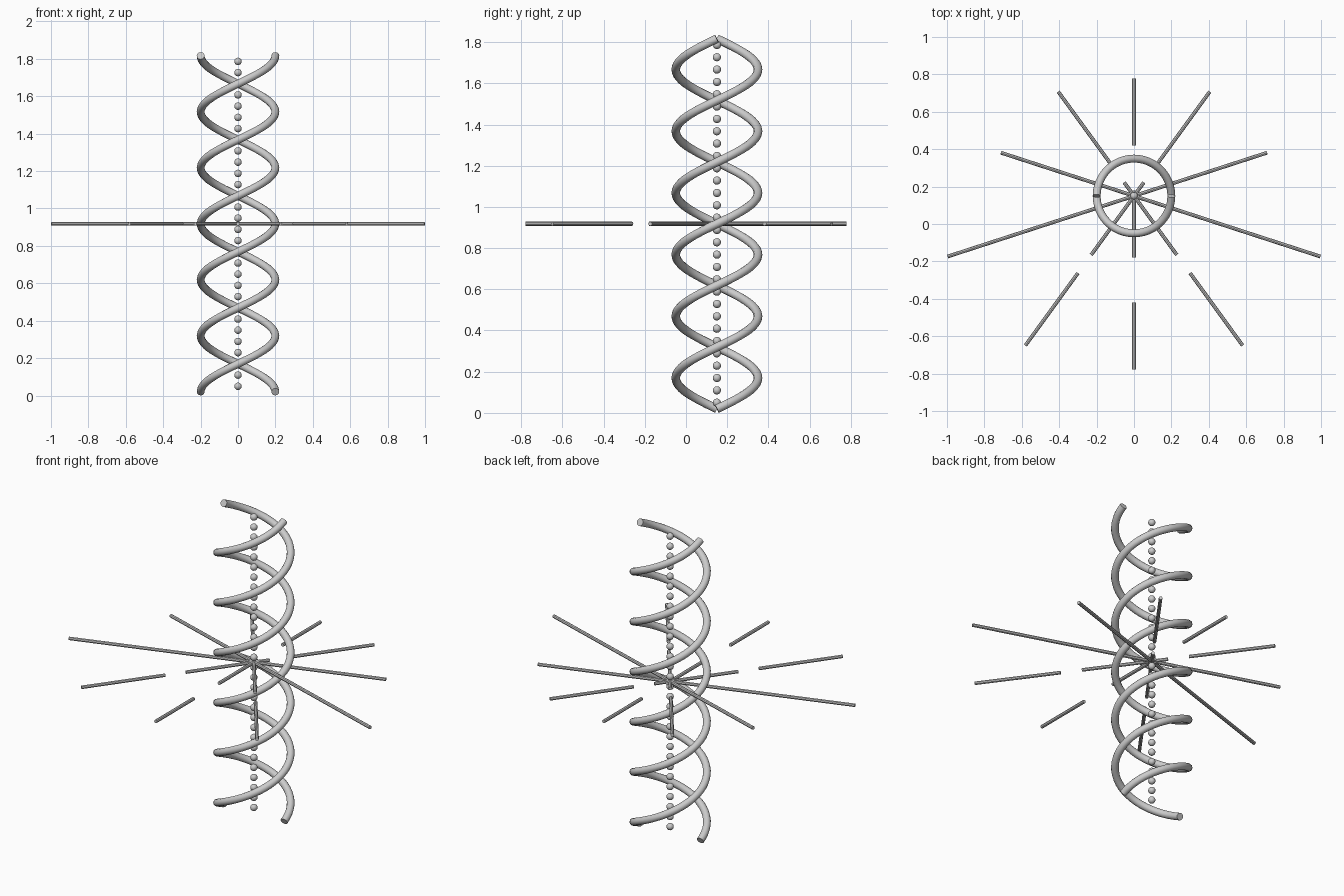
import bpy
import math
from mathutils import Vector, Matrix

cube = bpy.data.objects.get("Cube")
if cube:
    bpy.data.objects.remove(cube, do_unlink=True)

U = 0.19966                       # helix radius, the base unit of the design
AXIS = Vector((0, 0.15, 0.918))   # middle of the helix axis
TURNS, PITCH = 3, 3 * U
HEIGHT = TURNS * PITCH

grey = bpy.data.materials.new("light grey")
grey.use_nodes = True
grey.diffuse_color = (0.6, 0.6, 0.6, 1)
grey.node_tree.nodes["Principled BSDF"].inputs["Base Color"].default_value = grey.diffuse_color


def finish(obj, name, smooth_angle=None):
    obj.name = obj.data.name = name
    obj.data.materials.clear()
    obj.data.materials.append(grey)
    if smooth_angle:
        bpy.ops.object.select_all(action='DESELECT')
        obj.select_set(True)
        bpy.context.view_layer.objects.active = obj
        bpy.ops.object.shade_smooth_by_angle(angle=math.radians(smooth_angle))


# Two round strands winding up around the axis
def strand(name, start):
    steps = 48 * TURNS
    curve = bpy.data.curves.new(name, 'CURVE')
    curve.dimensions = '3D'
    curve.twist_mode = 'Z_UP'
    curve.bevel_depth = 0.105 * U
    curve.bevel_resolution = 4
    curve.use_fill_caps = True
    spline = curve.splines.new('POLY')
    spline.points.add(steps)
    for i, point in enumerate(spline.points):
        t = i / steps
        a = start + t * TURNS * math.tau
        p = AXIS + Vector((U * math.cos(a), U * math.sin(a), (t - 0.5) * HEIGHT))
        point.co = (*p, 1)
    obj = bpy.data.objects.new(name, curve)
    bpy.context.collection.objects.link(obj)
    bpy.ops.object.select_all(action='DESELECT')
    obj.select_set(True)
    bpy.context.view_layer.objects.active = obj
    bpy.ops.object.convert(target='MESH')
    finish(bpy.context.object, name, 50)


strand("strand_a", 0)
strand("strand_b", math.pi)

# Column of small beads along the axis
BEADS = 30
for i in range(BEADS):
    z = ((i + 0.5) / BEADS - 0.5) * HEIGHT
    bpy.ops.mesh.primitive_uv_sphere_add(segments=16, ring_count=10, radius=0.1 * U,
                                         location=AXIS + Vector((0, 0, z)))
    finish(bpy.context.object, f"bead_{i + 1}", 60)

# Five crossing lines of three rods each, lying flat at mid height
rod_lengths = {18: 3.0, 54: 2.4, 90: 1.8, 126: 2.4, 162: 3.0}
for angle, length in rod_lengths.items():
    a = math.radians(angle)
    direction = Vector((math.cos(a), math.sin(a), 0))
    for k, offset in enumerate((2.25, -0.75, -3.75)):
        bpy.ops.mesh.primitive_cylinder_add(vertices=8, radius=0.05 * U, depth=length * U)
        rod = bpy.context.object
        rod.data.transform(Matrix.Translation(AXIS + direction * offset * U)
                           @ direction.to_track_quat('Z', 'Y').to_matrix().to_4x4())
        finish(rod, f"rod_{angle}_{k + 1}")
